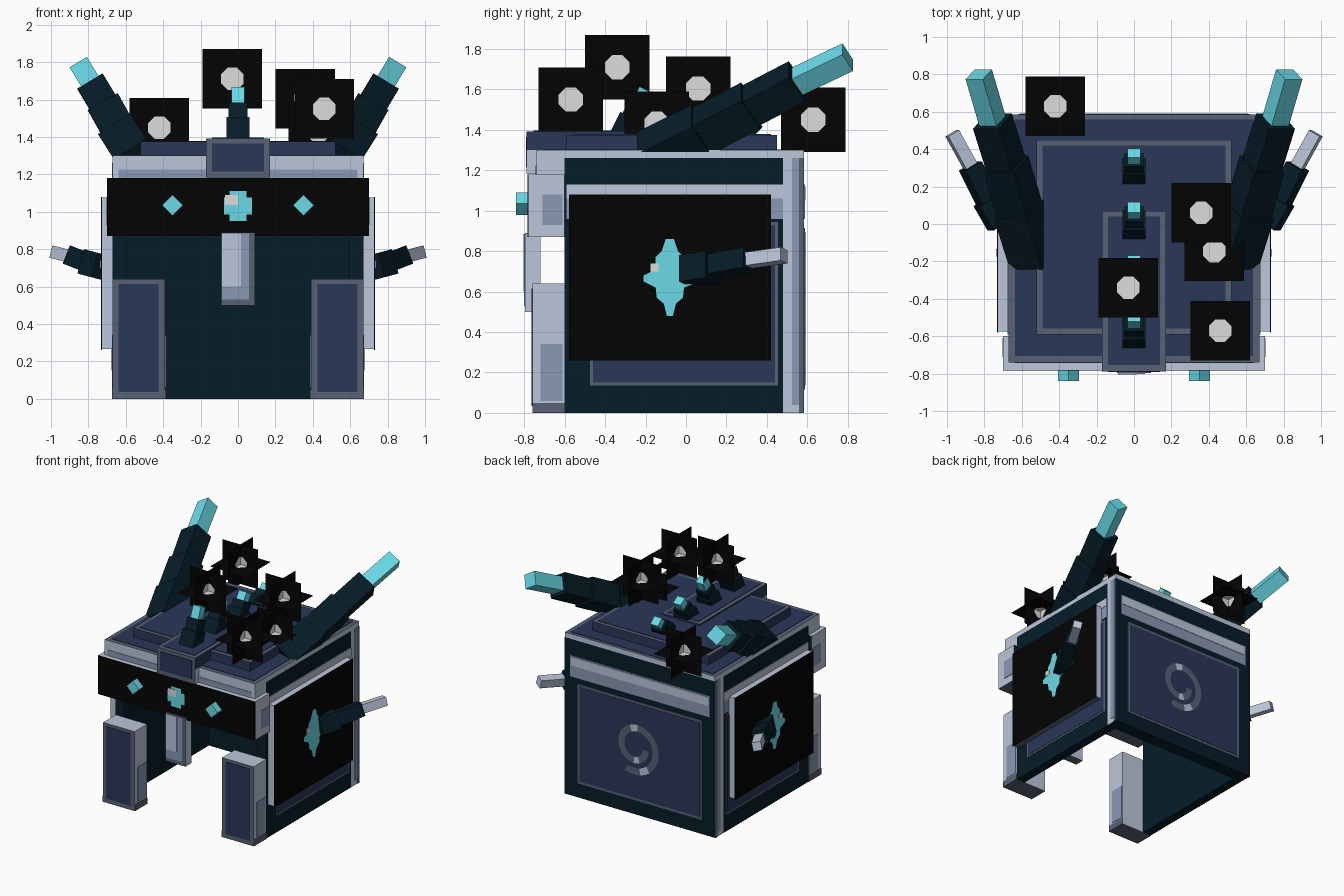
import bpy, bmesh, math
from mathutils import Vector, Matrix

if "Cube" in bpy.data.objects:
    bpy.data.objects.remove(bpy.data.objects["Cube"])


def lin(c):
    c /= 255
    return c / 12.92 if c <= 0.04045 else ((c + 0.055) / 1.055) ** 2.4


def material(name, r, g, b):
    m = bpy.data.materials.new(name)
    m.use_nodes = True
    col = (lin(r), lin(g), lin(b), 1)
    m.diffuse_color = col
    bsdf = m.node_tree.nodes["Principled BSDF"]
    bsdf.inputs["Base Color"].default_value = col
    bsdf.inputs["Roughness"].default_value = 0.8
    return m


MATS = [material("light_steel", 188, 199, 219), material("mid_steel", 138, 152, 180),
        material("dark_steel", 88, 98, 117), material("navy", 42, 55, 88),
        material("deep_teal", 6, 28, 39), material("cyan", 106, 220, 233),
        material("black", 4, 4, 4), material("pale_grey", 220, 220, 220)]
LIGHT, MID, STEEL, NAVY, TEAL, CYAN, BLACK, PALE = range(8)


def finish(name, bm):
    me = bpy.data.meshes.new(name)
    bm.normal_update()
    bm.to_mesh(me)
    bm.free()
    for m in MATS:
        me.materials.append(m)
    ob = bpy.data.objects.new(name, me)
    bpy.context.collection.objects.link(ob)
    return ob


def add_box(bm, centre, size, mat, rot=None, sides=None):
    """Box; sides maps a direction such as '+x' to its own colour."""
    m = Matrix.Translation(centre) @ (rot or Matrix()) @ Matrix.Diagonal((*size, 1))
    verts = bmesh.ops.create_cube(bm, size=1)["verts"]
    for f in {f for v in verts for f in v.link_faces}:
        n = f.calc_center_median()
        k = max(range(3), key=lambda i: abs(n[i]))
        f.material_index = (sides or {}).get("-+"[n[k] > 0] + "xyz"[k], mat)
    bmesh.ops.transform(bm, matrix=m, verts=verts)


def box(name, x, y, z, mat, **sides):
    names = dict(l="-x", r="+x", f="-y", k="+y", d="-z", u="+z")
    bm = bmesh.new()
    lo, hi = Vector((x[0], y[0], z[0])), Vector((x[1], y[1], z[1]))
    add_box(bm, (lo + hi) / 2, hi - lo, mat,
            sides={names[k]: v for k, v in sides.items()})
    return finish(name, bm)


def plate(name, axis, pos, u, v, mat, out=1, t=0.004):
    """Thin coloured rectangle lying on a face."""
    r = sorted((pos, pos + out * t))
    spans = {"x": (r, u, v), "y": (u, r, v), "z": (u, v, r)}[axis]
    return box(name, *spans, mat)


def poly_plate(name, pts, mat):
    """Flat polygon from 3D points."""
    bm = bmesh.new()
    bm.faces.new([bm.verts.new(p) for p in pts]).material_index = mat
    return finish(name, bm)


def spike(name, pts, widths, mats):
    """Chain of square bars along a path, one side kept square to the front."""
    bm = bmesh.new()
    for a, b, w, m in zip(pts, pts[1:], widths, mats):
        a, b = Vector(a), Vector(b)
        d = (b - a).normalized()
        side = Vector((d.z, 0, -d.x)).normalized()
        rot = Matrix((side, d, side.cross(d))).transposed().to_4x4()
        add_box(bm, (a + b) / 2, (w, (b - a).length, w), m, rot)
    return finish(name, bm)


# Shell: back wall, roof, brow and nose guard
box("back_wall", (-.67, .67), (.48, .585), (0, 1.26), TEAL, l=LIGHT, r=LIGHT)
plate("back_panel_rim", "y", .585, (-.555, .555), (.115, .915), STEEL)
plate("back_panel", "y", .588, (-.535, .535), (.135, .895), NAVY)
plate("back_band", "y", .585, (-.62, .62), (.96, 1.13), MID)
plate("back_band_shine", "y", .588, (-.61, .61), (1.05, 1.12), LIGHT)
box("roof", (-.67, .67), (-.74, .585), (1.26, 1.30), LIGHT, d=TEAL, u=STEEL)
plate("roof_panel", "z", 1.30, (-.635, .635), (-.705, .56), NAVY)
box("roof_front", (-.67, .67), (-.74, -.60), (1.18, 1.26), LIGHT, k=TEAL)
plate("roof_front_shade", "y", -.74, (-.64, .64), (1.18, 1.225), MID, -1)
box("brow", (-.70, .70), (-.78, -.60), (.87, 1.18), LIGHT, k=TEAL, d=STEEL)
plate("brow_face", "y", -.78, (-.70, .70), (.87, 1.18), BLACK, -1)
box("nose_guard", (-.09, .09), (-.797, -.72), (.50, .89), STEEL, l=LIGHT, r=LIGHT, k=LIGHT)
plate("nose_shade", "y", -.797, (-.085, .06), (.53, .885), MID, -1)
plate("nose_shine", "y", -.80, (-.085, .015), (.60, .885), LIGHT, -1)

# Raised roof plate and central ridge
box("roof_plate", (-.52, .52), (-.59, .45), (1.30, 1.375), NAVY, u=STEEL)
plate("roof_plate_top", "z", 1.375, (-.49, .49), (-.56, .42), NAVY)
box("ridge", (-.17, .17), (-.788, .07), (1.30, 1.392), NAVY, u=STEEL, f=STEEL)
plate("ridge_top", "z", 1.392, (-.14, .14), (-.755, .04), NAVY)
box("ridge_front", (-.17, .17), (-.788, -.74), (1.182, 1.30), STEEL, l=LIGHT, r=LIGHT)
plate("ridge_front_panel", "y", -.788, (-.14, .14), (1.215, 1.365), NAVY, -1)

# Mirrored parts: walls, cheek guards, shields, eyes and horns
for s, side in ((1, "left"), (-1, "right")):
    def sx(a, b):
        return sorted((s * a, s * b))

    box(side + "_wall", sx(.595, .67), (-.60, .48), (0, 1.26), TEAL)
    plate(side + "_wall_rim", "x", s * .67, (-.475, .455), (.135, .945), STEEL, s)
    plate(side + "_wall_panel", "x", s * .673, (-.46, .44), (.15, .93), NAVY, s)
    plate(side + "_wall_band", "x", s * .67, (-.59, .48), (.96, 1.13), MID, s)
    plate(side + "_wall_band_shine", "x", s * .673, (-.59, .48), (1.06, 1.13), LIGHT, s)
    plate(side + "_back_edge_shade", "x", s * .67, (.525, .56), (.04, 1.26), MID, s)
    plate(side + "_back_edge", "x", s * .67, (.56, .584), (0, 1.26), STEEL, s)
    plate(side + "_brow_shade", "x", s * .70, (-.71, -.61), (.93, 1.08), MID, s)

    box(side + "_cheek_guard", sx(.39, .67), (-.76, -.60), (0, .64), LIGHT, f=STEEL, d=STEEL)
    plate(side + "_cheek_panel", "y", -.76, sx(.425, .64), (.035, .615), NAVY, -1)
    for x, out in ((.67, s), (.39, -s)):
        plate(side + "_cheek_shade", "x", s * x, (-.72, -.61), (.06, .34), MID, out)
        plate(side + "_cheek_foot", "x", s * x, (-.76, -.60), (0, .05), STEEL, out)

    box(side + "_shield", sx(.67, .728), (-.575, .415), (.265, 1.075), LIGHT, d=STEEL)
    plate(side + "_shield_face", "x", s * .728, (-.58, .42), (.26, 1.08), BLACK, s)
    emblem = [(-.10, .86), (-.06, .86), (-.04, .80), (-.01, .77), (-.01, .71), (.04, .68),
              (.04, .64), (-.01, .62), (-.015, .57), (-.05, .54), (-.065, .48), (-.095, .48),
              (-.11, .54), (-.145, .57), (-.15, .62), (-.21, .65), (-.21, .68),
              (-.15, .71), (-.15, .77), (-.12, .80)]
    poly_plate(side + "_emblem", [(s * .735, y, z) for y, z in emblem], CYAN)
    plate(side + "_emblem_glint", "x", s * .733, (-.175, -.135), (.70, .74), PALE, s)

    bm = bmesh.new()
    add_box(bm, (s * .35, -.81, 1.035), (.079, .06, .079), CYAN,
            Matrix.Rotation(math.pi / 4, 4, "Y"))
    finish(side + "_eye", bm)

    horn = [(.53, -.19, 1.26), (.615, .08, 1.395), (.685, .32, 1.52),
            (.757, .55, 1.64), (.83, .80, 1.76)]
    spike(side + "_horn", [(s * x, y, z) for x, y, z in horn],
          (.205, .185, .16, .108), (TEAL, TEAL, TEAL, CYAN))
    tusk = [(.71, 0, .70), (.785, .13, .72), (.875, .31, .755), (.972, .485, .78)]
    spike(side + "_side_horn", [(s * x, y, z) for x, y, z in tusk],
          (.135, .105, .068), (TEAL, TEAL, LIGHT))

# Jewel on the brow
jewel = [(-.045, 1.11), (.045, 1.11), (.045, 1.075), (.075, 1.075), (.075, .985), (.045, .985),
         (.045, .95), (-.045, .95), (-.045, .985), (-.075, .985), (-.075, 1.075),
         (-.045, 1.075)]
poly_plate("brow_jewel", [(x, -.788, z) for x, z in jewel], CYAN)
plate("brow_jewel_glint", "y", -.788, (-.07, 0), (1.035, 1.09), PALE, -1)

# Row of spikes along the top
for i in range(4):
    y, tip = -.61 + .29 * i, 1.655 - .055 * i
    path = [(0, y + .12 * t, 1.36 + (tip - 1.36) * t) for t in (0, .42, .70, 1)]
    spike(f"crest_spike_{i + 1}", path, (.125, .10, .068), (TEAL, TEAL, CYAN))

# Spiral on the back wall
bm = bmesh.new()
prev = None
for i in range(41):
    t = i / 40
    a, r = math.radians(-115 + 470 * t), .205 - .12 * t
    cur = [bm.verts.new((.03 - k * math.cos(a), .595, .55 + k * math.sin(a)))
           for k in (r - .027, r + .027)]
    if prev:
        f = bm.faces.new((prev[0], prev[1], cur[1], cur[0]))
        f.material_index = LIGHT if i in (4, 5, 18, 19, 33, 34) else STEEL
    prev = cur
finish("back_spiral", bm)

# Floating stars: three crossed squares, each with a pale octagon cut into it
stars = [(-.42, .63, 1.45), (-.03, -.34, 1.71), (.36, .06, 1.605),
         (.46, -.57, 1.55), (.43, -.145, 1.43)]


def ring(bm, m, n, radius, start):
    angles = [math.radians(start + 360 * k / n) for k in range(n)]
    return [bm.verts.new(m @ Vector((radius * math.cos(a), radius * math.sin(a), 0)))
            for a in angles]


for i, p in enumerate(stars):
    bm = bmesh.new()
    for axis, angle in (("X", 0), ("X", 90), ("Y", 90)):
        m = Matrix.Translation(p) @ Matrix.Rotation(math.radians(angle), 4, axis)
        corner = ring(bm, m, 4, .159 * math.sqrt(2), -45)
        disc = ring(bm, m, 8, .065, -22.5)
        bm.faces.new(disc).material_index = PALE
        for k in range(4):
            a, b, nxt = disc[2 * k], disc[2 * k + 1], disc[(2 * k + 2) % 8]
            c, d = corner[k], corner[(k + 1) % 4]
            for face in ((a, c, d, b), (b, d, nxt)):
                bm.faces.new(face).material_index = BLACK
    finish(f"floating_star_{i + 1}", bm)
